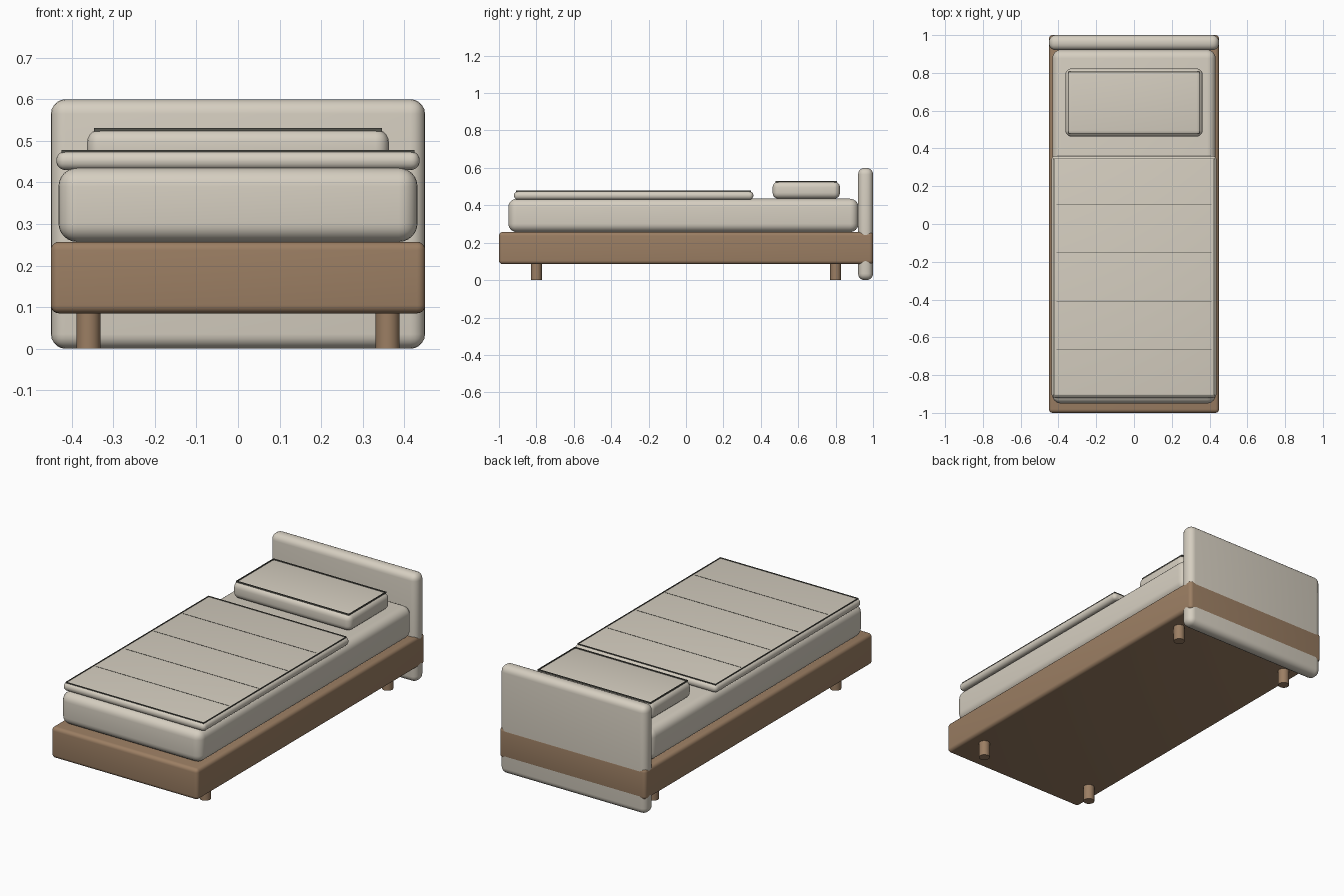
import bpy
import math

if "Cube" in bpy.data.objects:
    bpy.data.objects.remove(bpy.data.objects["Cube"])


def material(name, rgb):
    m = bpy.data.materials.new(name)
    m.diffuse_color = (*rgb, 1)
    m.use_nodes = True
    m.node_tree.nodes["Principled BSDF"].inputs["Base Color"].default_value = m.diffuse_color
    return m


FABRIC = material("beige fabric", (0.67, 0.62, 0.53))
WOOD = material("brown wood", (0.33, 0.21, 0.125))
STITCH = material("dark stitching", (0.09, 0.09, 0.075))


def finish(ob, name, mat):
    ob.name = name
    ob.data.materials.append(mat)
    return ob


def box(name, x, y, z, mat, bevel=0.0, segments=5):
    """Box from (min, max) ranges with rounded edges."""
    bpy.ops.mesh.primitive_cube_add(
        size=1, location=[(a + b) / 2 for a, b in (x, y, z)])
    ob = bpy.context.object
    ob.scale = [b - a for a, b in (x, y, z)]
    bpy.ops.object.transform_apply(location=False, rotation=False, scale=True)
    finish(ob, name, mat)
    if bevel:
        mod = ob.modifiers.new("rounding", 'BEVEL')
        mod.width = bevel
        mod.segments = segments
        bpy.ops.object.modifier_apply(modifier=mod.name)
        bpy.ops.object.shade_smooth_by_angle(angle=math.radians(35))
    return ob


def piping(name, x, y, z, w=0.004):
    """Thin rectangular trim lying on a top surface."""
    for side, (a, b) in {"left": (x[0], x[0] + w), "right": (x[1] - w, x[1])}.items():
        box(f"{name}_{side}", (a, b), y, z, STITCH)
    for side, (a, b) in {"front": (y[0], y[0] + w), "back": (y[1] - w, y[1])}.items():
        box(f"{name}_{side}", (x[0] + w, x[1] - w), (a, b), z, STITCH)


# Base, its rear end wrapping the headboard by a hair
box("bed_base", (-0.4505, 0.4505), (-1.0, 1.0005), (0.085, 0.257), WOOD, 0.02)
box("headboard", (-0.45, 0.45), (0.92, 1.0), (0.0, 0.6), FABRIC, 0.035)

# Bedding
box("mattress", (-0.432, 0.432), (-0.95, 0.922), (0.257, 0.435), FABRIC, 0.045, 6)
box("blanket", (-0.437, 0.437), (-0.92, 0.36), (0.43, 0.475), FABRIC, 0.021)
box("pillow", (-0.363, 0.363), (0.463, 0.823), (0.435, 0.528), FABRIC, 0.032)

# Trim and cross seams
piping("blanket_piping", (-0.425, 0.425), (-0.908, 0.348), (0.470, 0.478))
piping("pillow_piping", (-0.347, 0.347), (0.479, 0.807), (0.523, 0.531))
for i in range(1, 5):
    y = -0.92 + 0.256 * i
    box(f"blanket_seam_{i}", (-0.41, 0.41), (y - 0.001, y + 0.001),
        (0.470, 0.4762), STITCH)

# Legs
for sx, side in ((-1, "left"), (1, "right")):
    for sy, end in ((-1, "front"), (1, "back")):
        bpy.ops.mesh.primitive_cylinder_add(
            vertices=24, radius=0.029, depth=0.1,
            location=(0.36 * sx, 0.8 * sy, 0.05))
        finish(bpy.context.object, f"{end}_{side}_leg", WOOD)
        bpy.ops.object.shade_smooth_by_angle(angle=math.radians(35))
